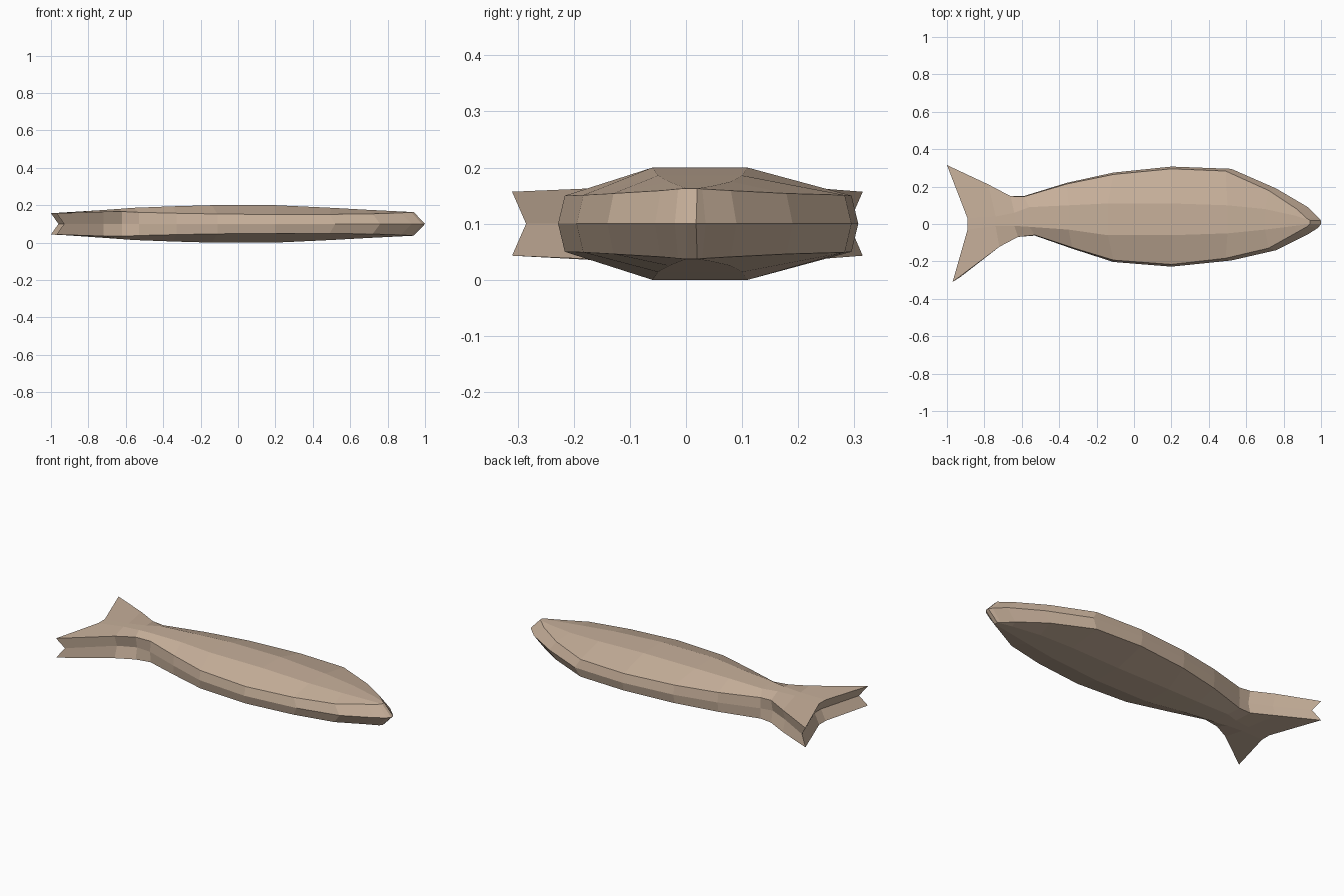
import bpy, bmesh

MID = 0.1  # height of the symmetry plane

# Cross-sections, nose to tail:
# lower edge x,y | upper edge x,y | ridge x,y1,y2,height | rim height | rim inset x,y
stations = [
    (0.985, -0.02, 0.985, 0.035, 0.94, 0.00, 0.02, 0.063, 0.062, 0.06, 0.006),
    (0.93, -0.055, 0.93, 0.09, 0.86, -0.01, 0.045, 0.067, 0.059, 0.06, 0.010),
    (0.76, -0.14, 0.76, 0.19, 0.70, -0.03, 0.08, 0.075, 0.054, 0.04, 0.011),
    (0.52, -0.195, 0.52, 0.295, 0.50, -0.05, 0.10, 0.086, 0.051, 0.03, 0.012),
    (0.20, -0.228, 0.20, 0.307, 0.20, -0.06, 0.11, 0.100, 0.050, 0.00, 0.012),
    (-0.11, -0.203, -0.11, 0.275, -0.14, -0.06, 0.11, 0.100, 0.053, 0.00, 0.010),
    (-0.33, -0.132, -0.36, 0.22, -0.35, -0.03, 0.10, 0.094, 0.057, 0.00, 0.006),
    (-0.53, -0.062, -0.59, 0.149, -0.56, -0.015, 0.09, 0.086, 0.062, 0.00, 0.003),
    (-0.62, -0.055, -0.66, 0.135, -0.64, -0.01, 0.06, 0.080, 0.066, 0.00, -0.014),
    (-0.72, -0.10, -0.78, 0.19, -0.74, -0.01, 0.04, 0.073, 0.065, 0.00, -0.022),
    (-0.93, -0.285, -0.96, 0.29, -0.89, -0.03, 0.03, 0.062, 0.057, 0.04, -0.025),
]

bm = bmesh.new()


def ring(s):
    """Ten-sided section: edge, rim, ridge, ridge, rim, edge and the mirror below."""
    lx, ly, rx, ry, x, y1, y2, h, m, ex, ey = s
    top = [(lx - ex, ly + ey, m), (x, y1, h), (x, y2, h), (rx - ex, ry - ey, m)]
    pts = [(lx, ly, 0)] + top + [(rx, ry, 0)]
    pts += [(px, py, -z) for px, py, z in reversed(top)]
    return [bm.verts.new((px, py, MID + z)) for px, py, z in pts]


# Body skin
rings = [ring(s) for s in stations]
for a, b in zip(rings, rings[1:]):
    for i in range(10):
        j = (i + 1) % 10
        bm.faces.new((a[i], a[j], b[j], b[i]))


def cap(r, x, y1, y2):
    """Close an end through two points on the middle plane."""
    c1, c2 = bm.verts.new((x, y1, MID)), bm.verts.new((x, y2, MID))
    for rim_l, k1, k2, rim_r in ((r[1], r[2], r[3], r[4]), (r[9], r[8], r[7], r[6])):
        bm.faces.new((r[0], rim_l, k1, c1))
        bm.faces.new((c1, k1, k2, c2))
        bm.faces.new((c2, k2, rim_r, r[5]))


cap(rings[0], 1.0, 0.0, 0.018)      # pointed nose
cap(rings[-1], -0.86, -0.03, 0.03)  # grooved tail edge

bmesh.ops.recalc_face_normals(bm, faces=bm.faces)
mesh = bpy.data.meshes.new("fish_body")
bm.to_mesh(mesh)
bm.free()
fish = bpy.data.objects.new("fish_body", mesh)
bpy.context.collection.objects.link(fish)

# Tan skin
mat = bpy.data.materials.new("tan_skin")
mat.diffuse_color = (0.58, 0.44, 0.33, 1)
mesh.materials.append(mat)
